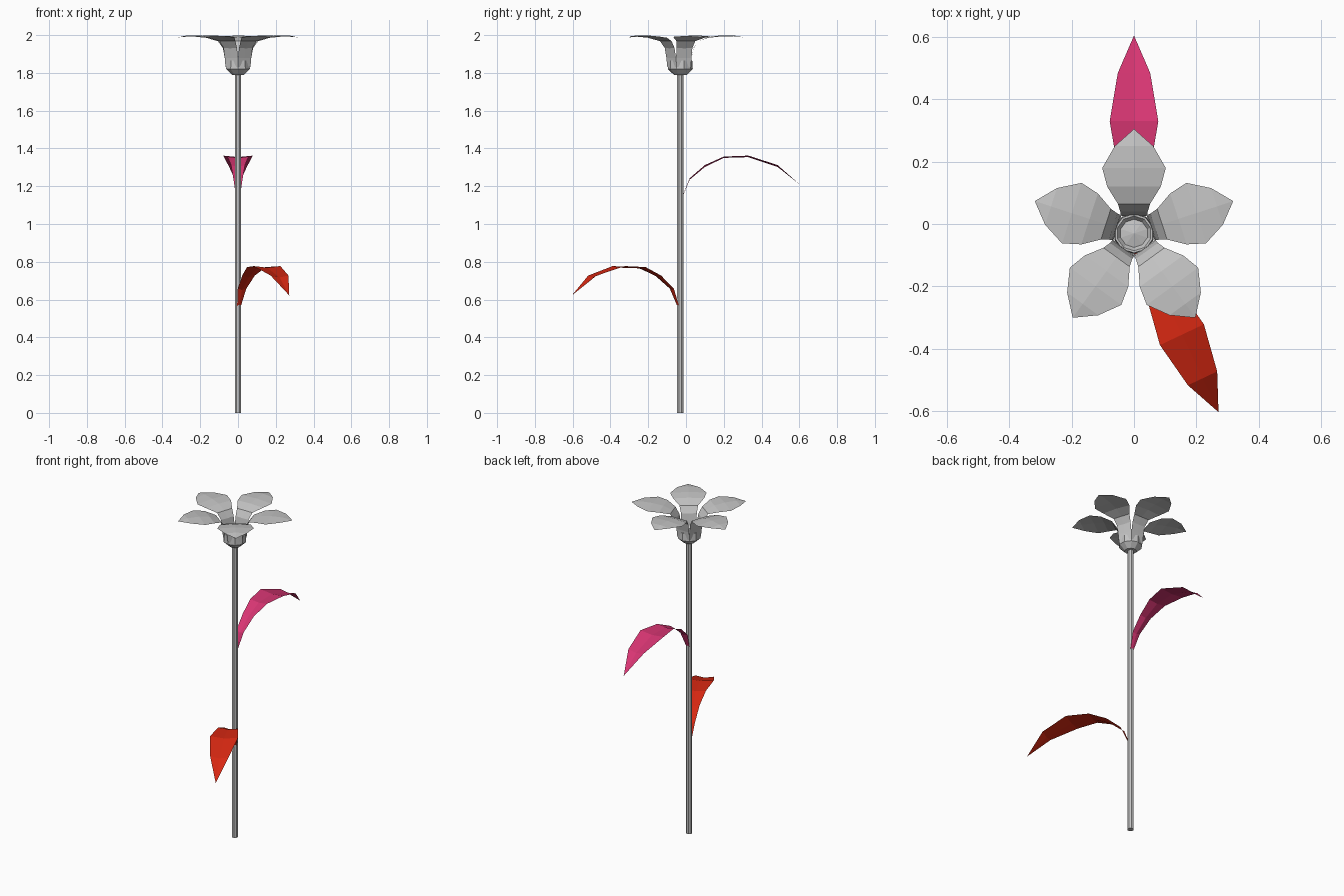
import bpy, bmesh
from math import pi, sin, cos, radians
from mathutils import Matrix, Vector

old = bpy.data.objects.get("Cube")
if old:
    bpy.data.objects.remove(old, do_unlink=True)

AXIS = Vector((0, -0.03, 0))


def material(name, rgb):
    m = bpy.data.materials.new(name)
    m.use_nodes = True
    m.diffuse_color = (*rgb, 1)
    m.node_tree.nodes["Principled BSDF"].inputs["Base Color"].default_value = (*rgb, 1)
    return m


grey = material("pale grey", (0.55, 0.55, 0.55))
pink = material("deep pink", (0.68, 0.036, 0.17))
red = material("orange red", (0.68, 0.021, 0.006))


def finish(bm, name, mat, angle=0, lift=0):
    me = bpy.data.meshes.new(name)
    bm.to_mesh(me)
    bm.free()
    me.transform(Matrix.Translation(AXIS + Vector((0, 0, lift))) @ Matrix.Rotation(angle, 4, 'Z'))
    me.materials.append(mat)
    ob = bpy.data.objects.new(name, me)
    bpy.context.collection.objects.link(ob)
    return ob


def blade(name, mat, stations, angle, lift=0):
    """Folded strip along +x; each station is (distance, height, half width, edge rise)."""
    bm = bmesh.new()
    rows = []
    for r, z, w, rise in stations:
        if w:
            rows.append([bm.verts.new((r, s * w, z + rise * abs(s))) for s in (-1, 0, 1)])
        else:
            rows.append([bm.verts.new((r, 0, z))] * 3)
    for a, b in zip(rows, rows[1:]):
        for i in range(2):
            corners = dict.fromkeys((a[i], b[i], b[i + 1], a[i + 1]))
            bm.faces.new(list(corners))
    return finish(bm, name, mat, angle, lift)


def lathe(name, mat, profile, sides, turn=0):
    """Faceted solid of revolution; a zero radius closes an end."""
    bm = bmesh.new()
    rings = []
    for r, z in profile:
        if r:
            rings.append([bm.verts.new((r * cos(2 * pi * i / sides), r * sin(2 * pi * i / sides), z))
                          for i in range(sides)])
        else:
            rings.append([bm.verts.new((0, 0, z))] * sides)
    for a, b in zip(rings, rings[1:]):
        for i in range(sides):
            j = (i + 1) % sides
            bm.faces.new(list(dict.fromkeys((a[i], a[j], b[j], b[i]))))
    bmesh.ops.recalc_face_normals(bm, faces=bm.faces)
    return finish(bm, name, mat, turn)


# Stem
lathe("stem", grey, [(0, 0), (0.018, 0), (0.018, 1.8), (0, 1.8)], 8, pi / 8)

# Cup under the flower, hollow at the top with a shallow button inside
lathe("flower_cup", grey, [(0, 1.79), (0.034, 1.79), (0.066, 1.82), (0.063, 1.865),
                           (0.056, 1.865), (0.045, 1.85), (0, 1.86)], 10, pi / 10)

# Five petals that rise from the cup and flare flat
petal = [(0.056, 1.83, 0.04, 0), (0.06, 1.88, 0.043, 0), (0.07, 1.93, 0.044, 0.002),
         (0.095, 1.968, 0.052, 0), (0.15, 1.99, 0.086, -0.004), (0.21, 1.998, 0.102, -0.006),
         (0.28, 1.999, 0.062, -0.005), (0.335, 1.988, 0, 0)]
for k in range(5):
    blade(f"petal_{k + 1}", grey, petal, radians(90 + 72 * k))

# Two arching leaves of the same shape
leaf = [(0.01, 1.14, 0.01, 0.004), (0.05, 1.235, 0.025, 0.008), (0.13, 1.302, 0.037, 0.01),
        (0.23, 1.35, 0.056, 0.007), (0.36, 1.354, 0.078, 0.008), (0.515, 1.302, 0.052, 0.01),
        (0.635, 1.207, 0, 0)]
blade("upper_leaf", pink, leaf, radians(90))
blade("lower_leaf", red, leaf, radians(-64.7), -0.585)
